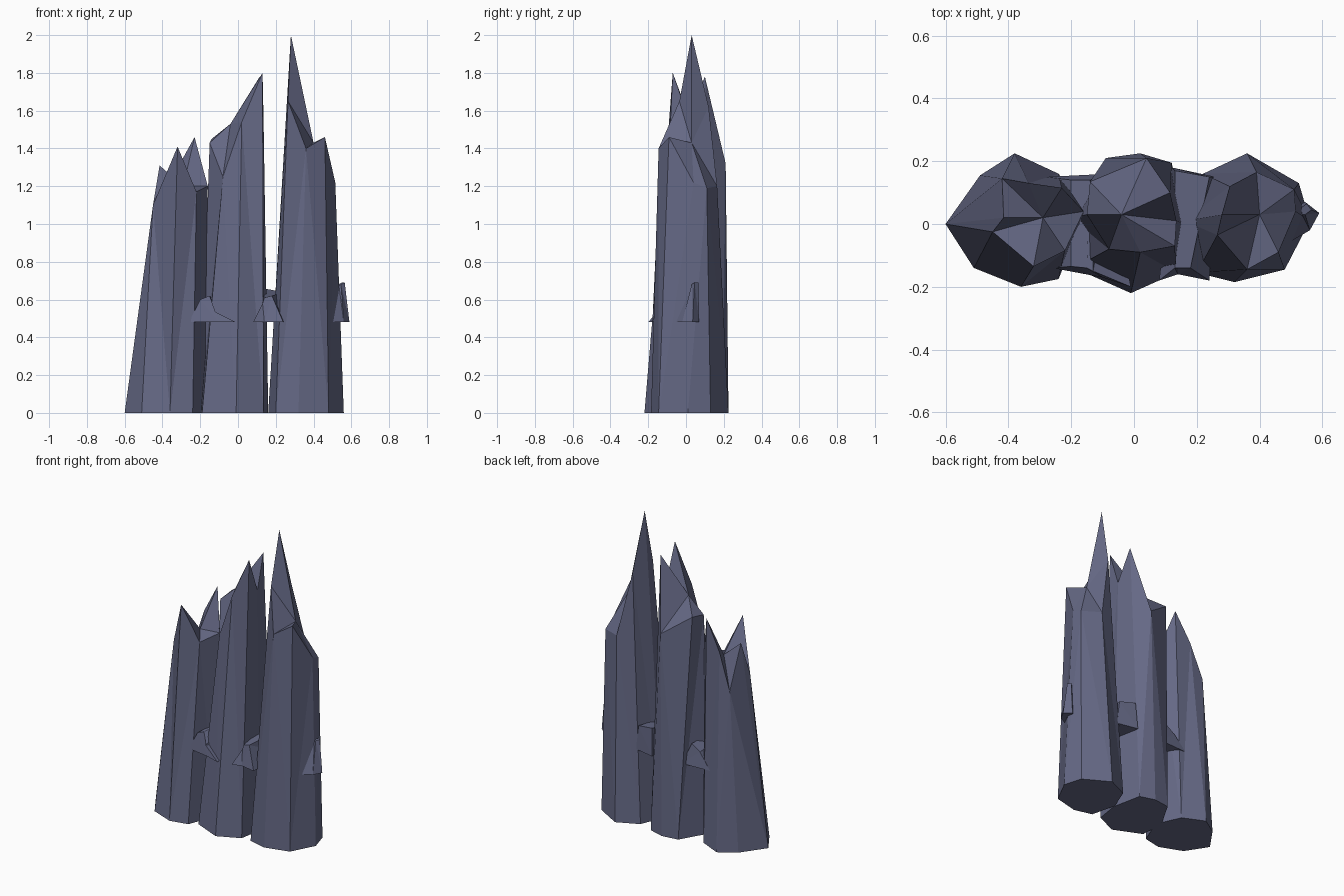
import bpy
import bmesh

slate = bpy.data.materials.new("slate_blue")
slate.diffuse_color = (0.13, 0.14, 0.235, 1.0)


def rock(name, base, top, base_z=0.0, centre=None):
    """Join a flat base ring to an uneven top ring; close the top with a flat or fanned cap."""
    bm = bmesh.new()
    low = [bm.verts.new((x, y, base_z)) for x, y in base]
    high = [bm.verts.new(p) for p in top]
    hub = bm.verts.new(centre) if centre else None
    n = len(low)
    bm.faces.new(low[::-1])
    for i in range(n):
        j = (i + 1) % n
        bm.faces.new((low[i], low[j], high[j], high[i]))
        if hub:
            bm.faces.new((high[i], high[j], hub))
    if not hub:
        bm.faces.new(high)
    bmesh.ops.triangulate(bm, faces=[f for f in bm.faces if len(f.verts) == 4])
    bmesh.ops.recalc_face_normals(bm, faces=bm.faces)
    mesh = bpy.data.meshes.new(name)
    bm.to_mesh(mesh)
    bm.free()
    mesh.materials.append(slate)
    obj = bpy.data.objects.new(name, mesh)
    bpy.context.collection.objects.link(obj)
    return obj


# Left pillar, leaning inwards with a notched crown
rock("left_pillar",
     [(-.60, 0), (-.51, -.14), (-.36, -.20), (-.24, -.175),
      (-.17, 0), (-.24, .16), (-.38, .225), (-.49, .155)],
     [(-.415, .02, 1.31), (-.45, -.025, 1.10), (-.32, -.135, 1.41), (-.22, -.085, 1.17),
      (-.16, .04, 1.20), (-.23, .115, 1.46), (-.335, .13, 1.27), (-.42, .145, 1.04)],
     centre=(-.29, .02, 1.20))

# Middle pillar with two peaks on its right edge
rock("middle_pillar",
     [(-.20, .02), (-.19, -.14), (-.01, -.22), (.135, -.155),
      (.16, 0), (.12, .195), (.02, .225), (-.09, .21)],
     [(-.15, .03, 1.43), (-.08, -.08, 1.25), (.02, -.09, 1.54), (.13, -.07, 1.80),
      (.135, .01, 1.57), (.115, .10, 1.78), (.04, .21, 1.32), (-.14, .135, 1.45)],
     centre=(-.04, .03, 1.53))

# Right pillar with the tallest spike on its left edge
rock("right_pillar",
     [(.16, .01), (.20, -.155), (.32, -.185), (.48, -.145),
      (.56, .01), (.525, .13), (.36, .225), (.22, .16)],
     [(.28, .03, 2.0), (.265, -.035, 1.65), (.36, -.145, 1.40), (.46, -.09, 1.46),
      (.515, .04, 1.22), (.51, .11, 1.19), (.39, .165, 1.20), (.305, .12, 1.62)],
     centre=(.40, .03, 1.43))

# Small ledges wedged in the gaps, front to back
rock("left_ledge",
     [(-.26, -.14), (-.10, -.17), (-.01, -.20), (-.08, .16), (-.28, .15)],
     [(-.20, -.135, .60), (-.15, -.14, .62), (-.13, -.15, .54), (-.14, .14, .62), (-.20, .14, .58)],
     base_z=.48)
rock("right_ledge",
     [(.08, -.18), (.14, -.16), (.24, -.18), (.26, .15), (.12, .18)],
     [(.13, -.14, .58), (.14, -.14, .61), (.18, -.14, .62), (.24, .15, .64), (.13, .17, .66)],
     base_z=.48)

# Outer chip on the far right side
rock("side_chip",
     [(.50, -.055), (.56, -.02), (.59, .035), (.545, .07), (.50, .05)],
     [(.535, .03, .67), (.545, .03, .68), (.565, .045, .69), (.55, .065, .69), (.53, .05, .68)],
     base_z=.48)
